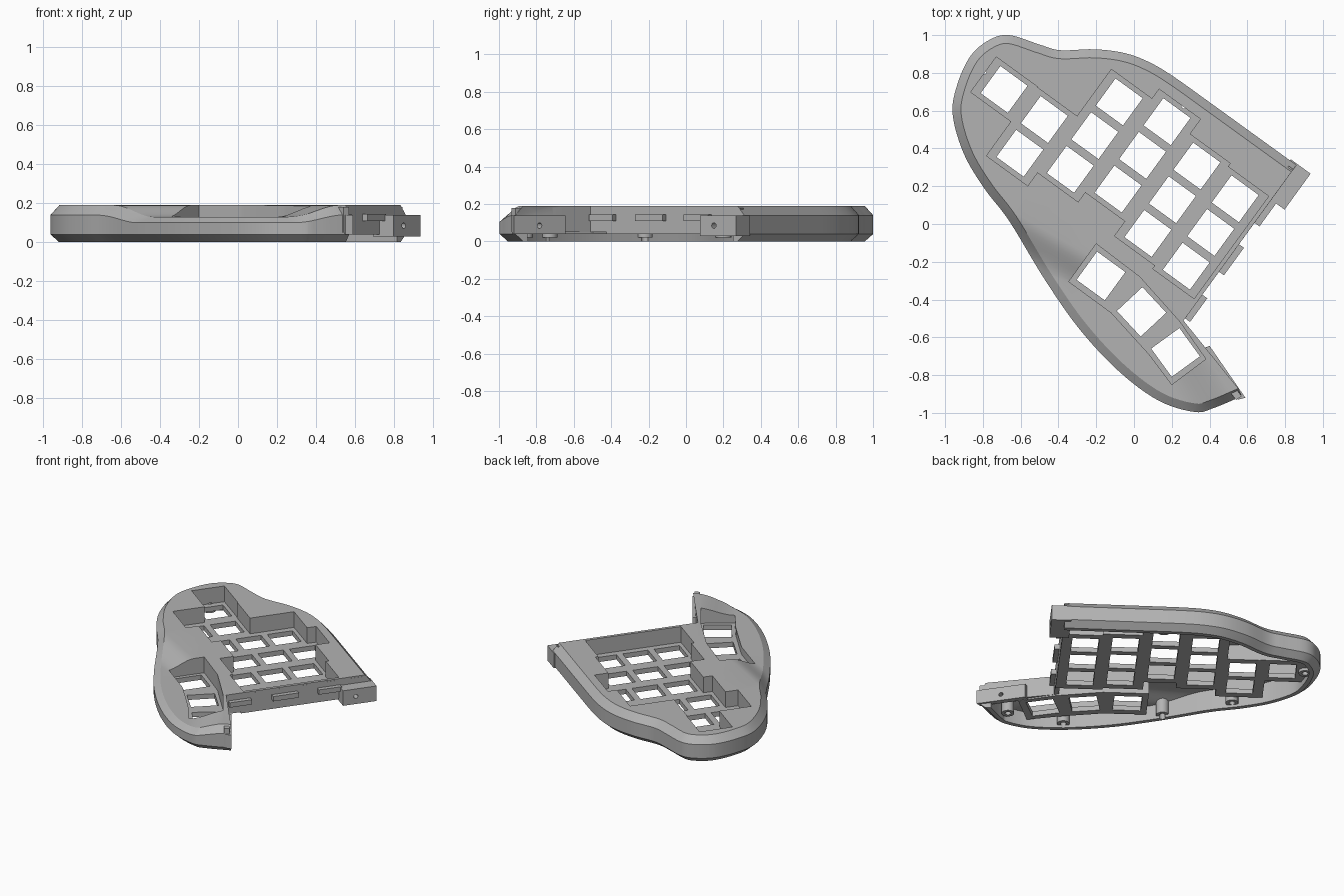
import bpy, bmesh, math
from mathutils import Vector, Matrix

if "Cube" in bpy.data.objects:
    bpy.data.objects.remove(bpy.data.objects["Cube"], do_unlink=True)

grey = bpy.data.materials.new("warm_grey_plastic")
grey.use_nodes = True
grey.diffuse_color = (0.45, 0.45, 0.45, 1)
grey.node_tree.nodes["Principled BSDF"].inputs["Base Color"].default_value = (0.45, 0.45, 0.45, 1)

TURN = math.radians(-36)
E1 = Vector((math.cos(TURN), math.sin(TURN)))
E2 = Vector((-E1.y, E1.x))


def ab(a, b):
    """Point in the turned key grid."""
    return E1 * a + E2 * b


def rect(a0, a1, b0, b1):
    return [ab(a0, b0), ab(a1, b0), ab(a1, b1), ab(a0, b1)]


def square(x, y, size, angle):
    r = Matrix.Rotation(math.radians(angle), 2)
    h = size / 2
    return [Vector((x, y)) + r @ Vector(c) for c in ((-h, -h), (h, -h), (h, h), (-h, h))]


def spline(pts, steps=6):
    """Smooth open curve through the points."""
    p = [Vector(q) for q in pts]
    p = [2 * p[0] - p[1]] + p + [2 * p[-1] - p[-2]]
    out = []
    for i in range(1, len(p) - 2):
        for k in range(steps):
            t = k / steps
            m0, m1 = (p[i + 1] - p[i - 1]) / 2, (p[i + 2] - p[i]) / 2
            out.append(p[i] * (2*t**3 - 3*t*t + 1) + m0 * (t**3 - 2*t*t + t)
                       + p[i + 1] * (3*t*t - 2*t**3) + m1 * (t**3 - t*t))
    return out + [p[-2]]


def inset(pts, d, closed=False):
    """Shift a counter-clockwise path inwards."""
    n, out = len(pts), []
    for i, p in enumerate(pts):
        prev = pts[i - 1] if closed or i else p
        nxt = pts[(i + 1) % n] if closed or i < n - 1 else p
        t = (nxt - prev).normalized()
        out.append(p + Vector((-t.y, t.x)) * d)
    return out


def loft(bm, rings):
    """Closed solid through (points, height) rings."""
    loops = [[bm.verts.new((p.x, p.y, z)) for p in pts] for pts, z in rings]
    n = len(loops[0])
    faces = [bm.faces.new(loops[0][::-1]), bm.faces.new(loops[-1])]
    for lo, hi in zip(loops, loops[1:]):
        for i in range(n):
            j = (i + 1) % n
            faces.append(bm.faces.new((lo[i], lo[j], hi[j], hi[i])))
    bmesh.ops.recalc_face_normals(bm, faces=faces)


def prism(pts, z0, z1):
    return lambda bm: loft(bm, [(pts, z0), (pts, z1)])


def rod(centre, axis, r, length, sides=20):
    m = Matrix.Translation(centre) @ Vector(axis).to_track_quat("Z", "Y").to_matrix().to_4x4()
    return lambda bm: bmesh.ops.create_cone(bm, cap_ends=True, segments=sides, radius1=r,
                                            radius2=r, depth=length, matrix=m)


def build(name, makers):
    bm = bmesh.new()
    for make in makers:
        make(bm)
    me = bpy.data.meshes.new(name)
    bm.to_mesh(me)
    bm.free()
    me.materials.append(grey)
    ob = bpy.data.objects.new(name, me)
    bpy.context.collection.objects.link(ob)
    return ob


def combine(target, operation, makers):
    tool = build("helper", makers)
    tool.hide_render = True
    mod = target.modifiers.new("combine", "BOOLEAN")
    mod.operation, mod.solver, mod.use_self, mod.object = operation, "EXACT", True, tool
    bpy.context.view_layer.objects.active = target
    bpy.ops.object.modifier_apply(modifier=mod.name)
    bpy.data.objects.remove(tool, do_unlink=True)


# Outer rim, from the rear joint corner round to the thumb joint corner
rim = spline([(.86, .312), (.64, .471), (.42, .63), (.21, .78), (.08, .857), (-.05, .905),
              (-.21, .925), (-.39, .92), (-.50, .95), (-.66, 1), (-.765, .975), (-.865, .89),
              (-.935, .74), (-.96, .58), (-.90, .37), (-.79, .185), (-.66, .015), (-.475, -.29),
              (-.29, -.555), (-.08, -.78), (.13, -.935), (.32, -.995), (.42, -.975), (.57, -.912)])
joint = [Vector((.39, -.67)), ab(.513, -.26)]

case = build("case_shell", [lambda bm: loft(bm, [(inset(rim, d) + joint, z) for d, z in
                                                 ((.045, 0), (0, .04), (0, .14), (.045, .19))])])

# Hollow underside, open along the joint
hollow = inset(rim, .075)
hollow[0] += E1 * .04
hollow[-1] += Vector((.04, .03))
combine(case, "DIFFERENCE", [prism(hollow + [p + Vector((.05, .02)) for p in joint], -.1, .15)])

# Key columns: number of rows and the lowest row's position
columns = [(-.975 + .266 * i, low, rows) for i, (low, rows) in enumerate(
    [(.172, 1), (-.052, 2), (.036, 3), (.1, 3), (.003, 3), (-.018, 3)])]
PITCH = .2205


def wells(grow):
    return [rect(a - .135 - grow, a + .135 + grow,
                 low - .115 - grow, low + PITCH * (rows - 1) + .115 + grow)
            for a, low, rows in columns]


thumb_well = [Vector(p) for p in [(-.2, -.105), (-.345, -.305), (-.12, -.47), (.08, -.69),
                                  (.2, -.85), (.38, -.715), (.24, -.515), (.03, -.28)]]
bosses = [(.37, -.86), (0, -.73), (-.43, -.22), (-.68, .2), (-.8, .81), (.27, .63)]

# Plate trays, joint walls and screw bosses
thumb_edge = [joint[1], joint[0], rim[-1]]
trays = [prism(w, .04, .175) for w in wells(.022)]
trays.append(prism(inset(thumb_well, -.02, True), .04, .175))
walls = [prism(rect(.482, .513, -.26, .73), .05, .18),
         prism(thumb_edge + [p + Vector((-.03, -.02)) for p in thumb_edge[::-1]], .05, .18)]
posts = [rod((x, y, .095), (0, 0, 1), .042, .15) for x, y in bosses]
for group in (trays, walls, posts):
    combine(case, "UNION", group)

# Joint block, thumb flange and locating tabs
flange = [Vector(p) for p in ((.365, -.66), (.40, -.645), (.59, -.92), (.55, -.93))]
combine(case, "UNION", [prism(rect(.47, .6, .53, .765), .03, .14), prism(flange, .04, .14)])
combine(case, "UNION", [prism(rect(.495, .545, b0, b1), .11, .145)
                        for b0, b1 in ((-.245, -.09), (.06, .24), (.38, .54))])

# Sunken wells, then key and screw holes
combine(case, "DIFFERENCE", [prism(w, .075, .3) for w in wells(0)])
combine(case, "DIFFERENCE", [prism(thumb_well, .075, .3)])
holes = []
for a, low, rows in columns:
    for r in range(rows):
        c = ab(a, low + PITCH * r)
        holes.append(prism(square(c.x, c.y, .178, -36), -.1, .12))
for x, y, turn in ((-.175, -.275, -36), (.04, -.465, -47), (.22, -.68, -54)):
    holes.append(prism(square(x, y, .185, turn), -.1, .12))
combine(case, "DIFFERENCE", holes)
pin = ab(.58, .62)
combine(case, "DIFFERENCE", [rod((x, y, 0), (0, 0, 1), .02, .16, 16) for x, y in bosses]
        + [rod((pin.x, pin.y, .085), (E1.x, E1.y, 0), .015, .2, 12),
           rod((.5, -.78, .085), (.83, .56, 0), .015, .16, 12)])

# Scooped dip over the thumb keys
ramps = [(Vector((-.75, .13)), Vector((-.5, -.866)), .19),
         (Vector((.5, -.85)), Vector((-.86, -.5)), .26)]


def ease(t):
    t = min(max(t, 0), 1)
    return t * t * (3 - 2 * t)


bm = bmesh.new()
bm.from_mesh(case.data)
bmesh.ops.triangulate(bm, faces=bm.faces[:])
for start, way, width in ramps:
    for k in range(9):
        at = start + way * width * k / 8
        bmesh.ops.bisect_plane(bm, geom=bm.verts[:] + bm.edges[:] + bm.faces[:], dist=1e-5,
                               plane_co=(at.x, at.y, 0), plane_no=(way.x, way.y, 0))
bmesh.ops.triangulate(bm, faces=bm.faces[:])
for v in bm.verts:
    if v.co.z > .09:
        drop = .06
        for start, way, width in ramps:
            drop *= ease((v.co.xy - start).dot(way) / width)
        v.co.z -= drop * (v.co.z - .04) / .15
for f in bm.faces:
    f.material_index = 0
bm.to_mesh(case.data)
bm.free()

bpy.ops.object.select_all(action="DESELECT")
case.select_set(True)
bpy.context.view_layer.objects.active = case
bpy.ops.object.shade_smooth_by_angle(angle=math.radians(25))
